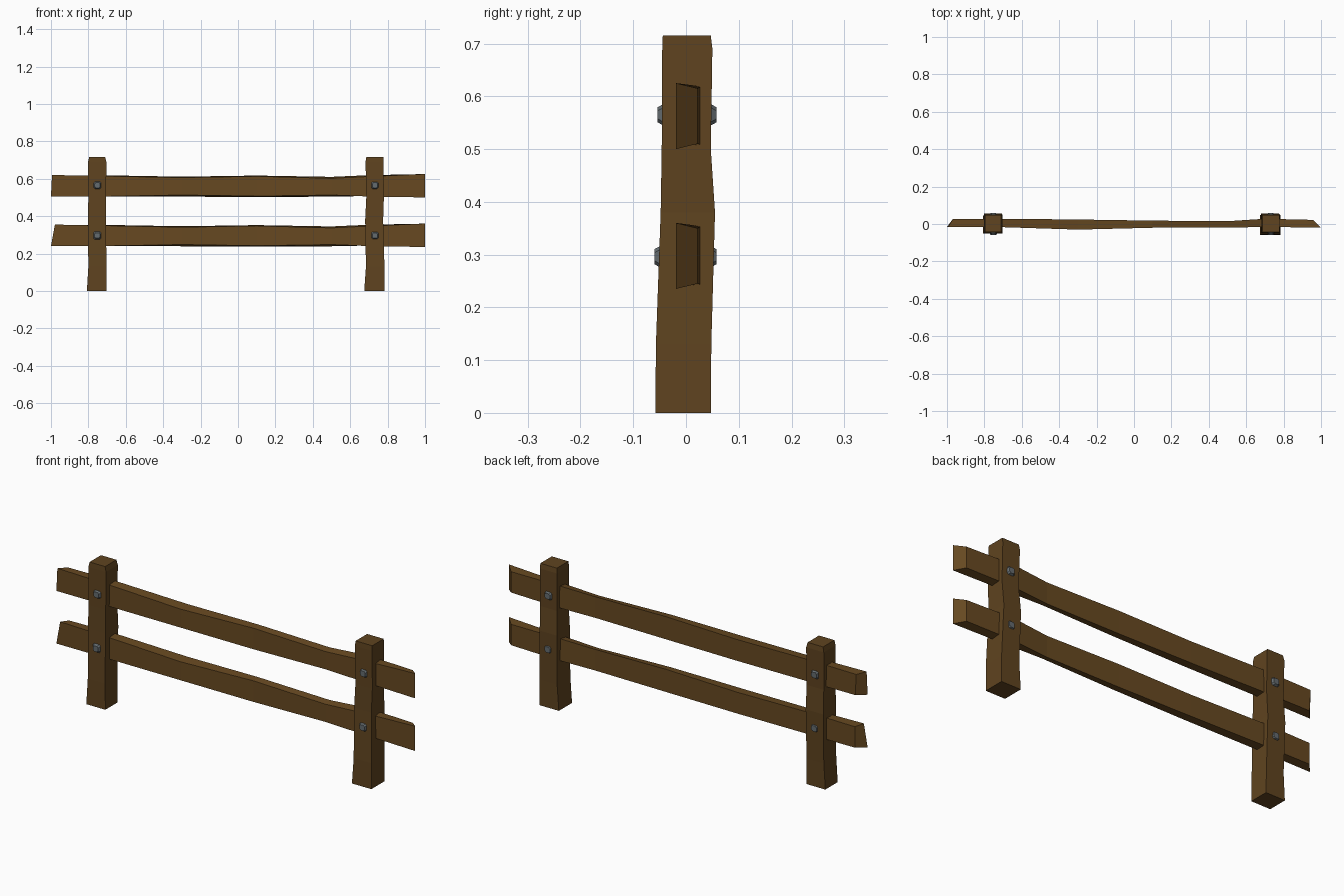
import bpy, bmesh
from math import radians
from mathutils import Matrix

if "Cube" in bpy.data.objects:
    bpy.data.objects.remove(bpy.data.objects["Cube"])


def material(name, rgb):
    m = bpy.data.materials.new(name)
    m.diffuse_color = (*rgb, 1)
    m.use_nodes = True
    m.node_tree.nodes["Principled BSDF"].inputs["Base Color"].default_value = m.diffuse_color
    return m


post_wood = material("post_wood", (0.115, 0.057, 0.014))
rail_wood = material("rail_wood", (0.135, 0.066, 0.015))
iron = material("iron", (0.13, 0.15, 0.16))


def finish(name, bm, mat):
    bmesh.ops.recalc_face_normals(bm, faces=bm.faces)
    me = bpy.data.meshes.new(name)
    bm.to_mesh(me)
    bm.free()
    me.materials.append(mat)
    ob = bpy.data.objects.new(name, me)
    bpy.context.collection.objects.link(ob)
    return ob


def loft(name, rings, mat):
    """Skin a row of four-cornered sections and cap the ends."""
    bm = bmesh.new()
    loops = [[bm.verts.new(p) for p in r] for r in rings]
    for a, b in zip(loops, loops[1:]):
        for i in range(4):
            j = (i + 1) % 4
            bm.faces.new((a[i], a[j], b[j], b[i]))
    bm.faces.new(loops[0])
    bm.faces.new(loops[-1])
    return finish(name, bm, mat)


# Posts: hand-hewn square timbers (z, x0, x1, y0, y1), x relative to post axis
left_post = [(0, -.058, .048, -.052, .046), (.13, -.05, .046, -.052, .047),
             (.38, -.053, .045, -.047, .055), (.5, -.05, .045, -.045, .047),
             (.69, -.052, .046, -.044, .05), (.715, -.046, .04, -.043, .047)]
right_post = [(0, -.055, .053, -.058, .047), (.13, -.046, .053, -.057, .048),
              (.38, -.05, .046, -.048, .055), (.5, -.044, .05, -.046, .047),
              (.69, -.048, .048, -.045, .05), (.715, -.044, .048, -.044, .047)]
for name, px, prof in (("left_post", -.75, left_post), ("right_post", .73, right_post)):
    loft(name, [[(px + x0, y0, z), (px + x1, y0, z), (px + x1, y1, z), (px + x0, y1, z)]
                for z, x0, x1, y0, y1 in prof], post_wood)

# Rails: (x, front y, back y, bottom front, bottom back, top front, top back)
sections = [(-.7, -.017, .028, .506, .508, .614, .618), (-.3, -.03, .024, .513, .504, .606, .611),
            (.1, -.02, .018, .507, .503, .613, .617), (.5, -.019, .015, .513, .504, .602, .61),
            (.7, -.016, .028, .505, .508, .612, .619)]
for name, drop, notch in (("upper_rail", 0, .008), ("lower_rail", .265, .03)):
    rings = [[(-1, -.016, .505 - drop), (-.962, .028, .51 - drop),
              (-.97 + notch / 3, .028, .615 - drop), (-1 + notch * .7, -.016, .62 - drop)]]
    rings += [[(x, y0, bf - drop), (x, y1, bb - drop), (x, y1, tb - drop), (x, y0, tf - drop)]
              for x, y0, y1, bf, bb, tf, tb in sections]
    rings.append([(1, -.019, .5 - drop), (.958, .022, .51 - drop),
                  (.958, .022, .615 - drop), (1, -.019, .625 - drop)])
    loft(name, rings, rail_wood)

# Bolt heads: small tapered square caps on both faces of each post
for side, px in (("left", -.752), ("right", .732)):
    for level, z in (("upper", .565), ("lower", .296)):
        for face, y, turn in (("front", -.047 if level == "upper" else -.053, 90),
                              ("back", .051, -90)):
            bm = bmesh.new()
            bmesh.ops.create_cone(bm, cap_ends=True, segments=4, radius1=.031, radius2=.02,
                                  depth=.014, matrix=Matrix.Rotation(radians(45), 4, 'Z'))
            edges = [e for e in bm.edges if abs(e.verts[0].co.z - e.verts[1].co.z) > .005]
            bmesh.ops.bevel(bm, geom=edges, offset=.006, segments=1, affect='EDGES')
            bm.transform(Matrix.Translation((px, y, z)) @ Matrix.Rotation(radians(turn), 4, 'X'))
            finish(f"{side}_{level}_bolt_{face}", bm, iron)
